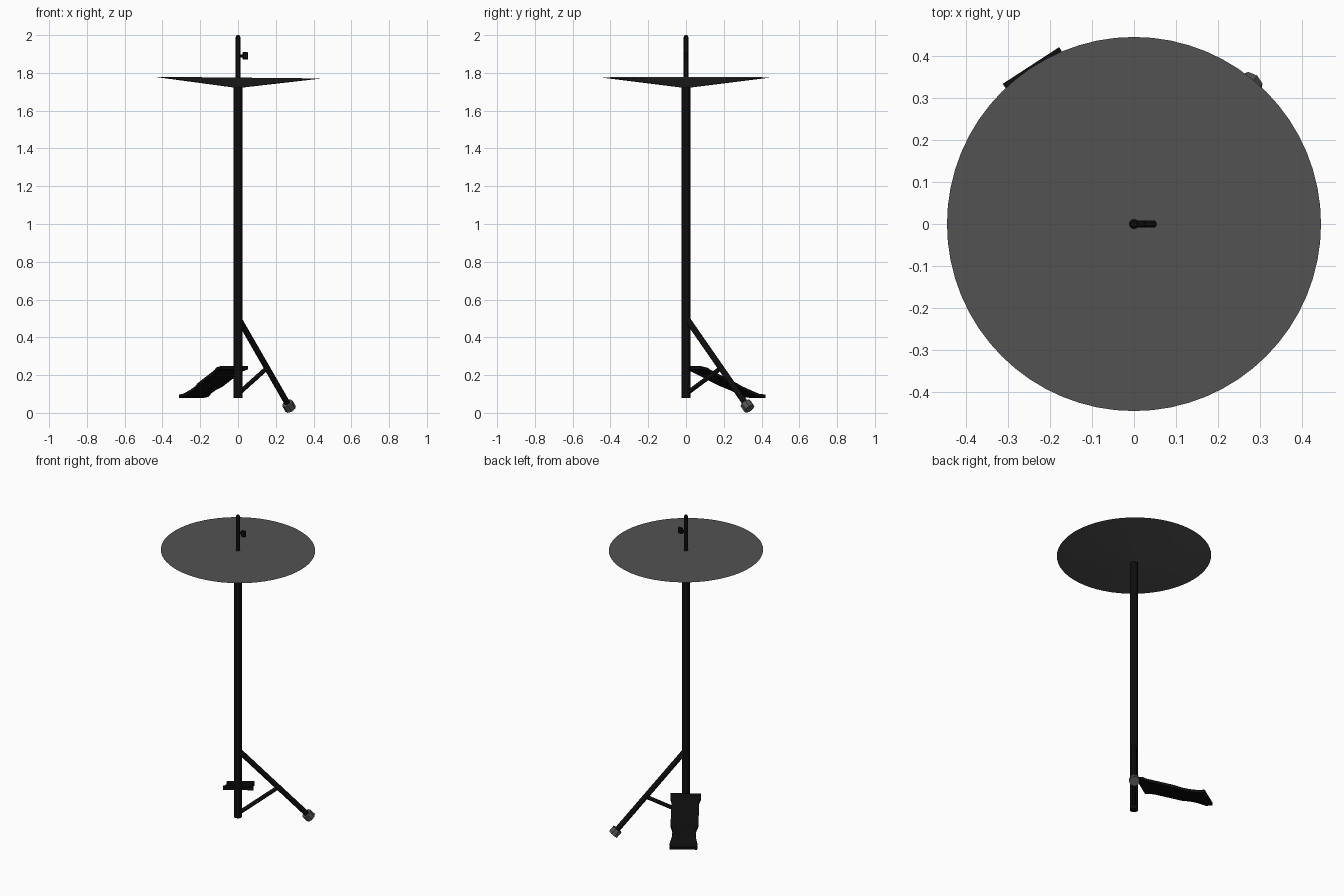
import bpy
import bmesh
import math
from mathutils import Vector, Matrix

cube = bpy.data.objects.get("Cube")
if cube:
    bpy.data.objects.remove(cube)


def material(name, value):
    m = bpy.data.materials.new(name)
    m.use_nodes = True
    colour = (value, value, value, 1)
    m.diffuse_color = colour
    m.node_tree.nodes["Principled BSDF"].inputs["Base Color"].default_value = colour
    return m


black = material("black metal", 0.004)
grey = material("dark grey", 0.085)


def finish(name, bm, mat, smooth=True):
    bmesh.ops.recalc_face_normals(bm, faces=bm.faces)
    mesh = bpy.data.meshes.new(name)
    bm.to_mesh(mesh)
    bm.free()
    mesh.materials.append(mat)
    ob = bpy.data.objects.new(name, mesh)
    bpy.context.collection.objects.link(ob)
    if smooth:
        bpy.ops.object.select_all(action="DESELECT")
        ob.select_set(True)
        bpy.context.view_layer.objects.active = ob
        bpy.ops.object.shade_smooth_by_angle(angle=math.radians(35))
    return ob


def tube(name, start, end, r1, r2=None, sides=12, mat=black, smooth=True):
    """Cylinder or cone running between two points."""
    a, b = Vector(start), Vector(end)
    axis = b - a
    turn = axis.to_track_quat("Z", "Y").to_matrix().to_4x4()
    bm = bmesh.new()
    bmesh.ops.create_cone(bm, cap_ends=True, segments=sides, radius1=r1,
                          radius2=r1 if r2 is None else r2, depth=axis.length,
                          matrix=Matrix.Translation((a + b) / 2) @ turn)
    return finish(name, bm, mat, smooth)


# Central pole and the thin rod above it
tube("pole", (0, 0, 0.08), (0, 0, 1.73), 0.024)
tube("top_rod", (0, 0, 1.72), (0, 0, 1.99), 0.012)
tube("rod_tip", (0, 0, 1.99), (0, 0, 2), 0.012, 0.007)

# Wing screw on the side of the rod
tube("screw_stem", (0, 0, 1.89), (0.03, 0, 1.89), 0.008, sides=8)
bm = bmesh.new()
bmesh.ops.create_cube(bm, size=1, matrix=Matrix.Translation((0.039, 0, 1.89))
                      @ Matrix.Diagonal((0.03, 0.016, 0.04, 1)))
bmesh.ops.bevel(bm, geom=bm.edges[:], offset=0.004, segments=1, affect="EDGES")
finish("screw_wing", bm, black, False)

# Disc: flat on top, shallow cone beneath, tipped very slightly
disc = tube("disc", (0, 0, -0.055), (0, 0, 0), 0.004, 0.445, sides=64, mat=grey)
disc.location.z = 1.775
disc.rotation_euler.y = 0.01

# Slanted leg, its brace and the rubber foot
hip, ankle = Vector((0, 0, 0.505)), Vector((0.27, 0.325, 0.036))
down = (ankle - hip).normalized()
tube("leg", hip, ankle, 0.016)
tube("brace", (0, 0, 0.1), hip.lerp(ankle, 0.57), 0.012)
tube("rubber_foot", ankle - down * 0.02, ankle + down * 0.02, 0.031,
     sides=8, mat=grey, smooth=False)

# Pedal plate: (distance from pole, half width, height), waisted before the heel
outline = [(0.04, 0.088, 0.24), (0.08, 0.088, 0.232), (0.1, 0.08, 0.222),
           (0.27, 0.08, 0.15), (0.31, 0.068, 0.134), (0.36, 0.068, 0.115),
           (0.41, 0.08, 0.094), (0.45, 0.08, 0.09)]
along, across = Vector((-0.545, 0.838, 0)), Vector((0.838, 0.545, 0))
bm = bmesh.new()
rings = []
for dist, half, height in outline:
    mid = along * dist + Vector((0, 0, height))
    rings.append([bm.verts.new(mid + across * half * side + Vector((0, 0, lift)))
                  for side, lift in ((-1, -0.01), (1, -0.01), (1, 0.007), (-1, 0.007))])
for r, s in zip(rings, rings[1:]):
    for i in range(4):
        j = (i + 1) % 4
        bm.faces.new((r[i], r[j], s[j], s[i]))
bm.faces.new(rings[0])
bm.faces.new(rings[-1])
finish("pedal", bm, black, False)
